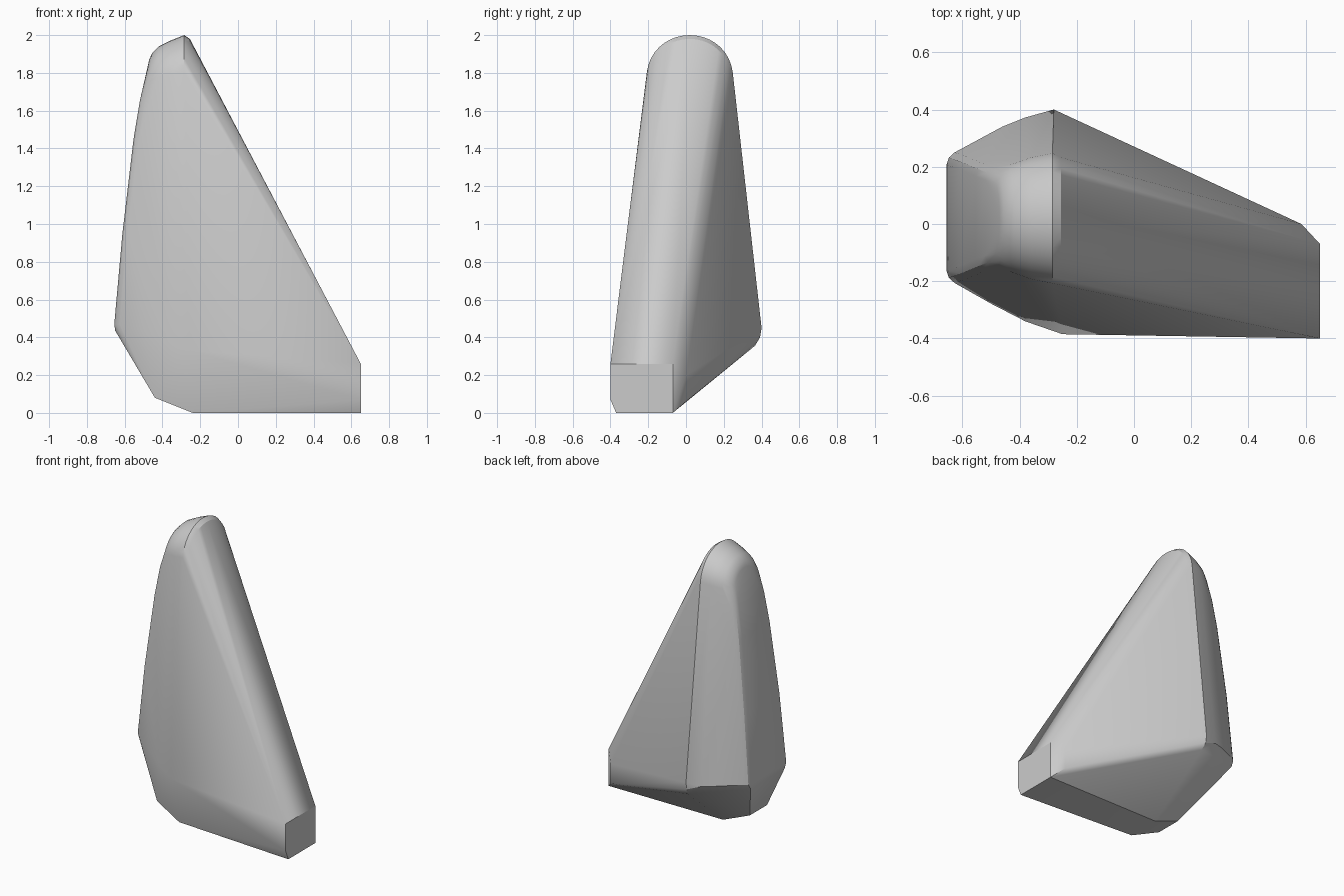
import bpy, bmesh, math

cube = bpy.data.objects.get("Cube")
if cube:
    bpy.data.objects.remove(cube, do_unlink=True)

# Plain grey finish
mat = bpy.data.materials.new("plain grey")
mat.use_nodes = True
grey = (0.6, 0.6, 0.6, 1)
mat.diffuse_color = grey
mat.node_tree.nodes["Principled BSDF"].inputs["Base Color"].default_value = grey

bm = bmesh.new()


def add(*points):
    for p in points:
        bm.verts.new(p)


def arch(x, half, shoulder, top, lean=0.0, steps=20):
    """Rounded cap across the body, leaning outward towards its shoulders."""
    for i in range(steps + 1):
        a = math.pi * i / steps
        s = math.sin(a) ** 0.9
        add((x - lean * (1 - s), 0.02 + half * math.cos(a), shoulder + (top - shoulder) * s))


# Rounded top, from the sloping edge to the narrow outer edge
arch(-0.255, 0.215, 1.76, 1.98)
arch(-0.285, 0.23, 1.76, 2.0)
arch(-0.36, 0.215, 1.75, 1.97)
arch(-0.42, 0.19, 1.74, 1.94, 0.01)
arch(-0.455, 0.165, 1.72, 1.905, 0.02)
arch(-0.47, 0.14, 1.70, 1.87, 0.025)

# Gently bowed outer face with softened upright edges
for x, z, half in ((-0.655, 0.47, 0.2), (-0.612, 0.95, 0.185),
                   (-0.553, 1.45, 0.16), (-0.52, 1.65, 0.147)):
    for inset, grow in ((0, -0.015), (0.008, 0.01), (0.028, 0.028)):
        for side in (-1, 1):
            add((x + inset, 0.022 + side * (half + grow), z))
for side in (-1, 1):
    add((-0.65, 0.022 + side * 0.19, 0.435))

# Widest section and the bulge beside it
add((-0.25, -0.385, 0.33), (-0.28, 0.4, 0.45), (-0.28, 0.392, 0.4), (-0.27, 0.365, 0.355))
add((-0.38, -0.34, 0.38), (-0.5, -0.278, 0.43), (-0.46, 0.34, 0.45), (-0.38, 0.372, 0.44))

# Tapered underside
for y in (-0.27, -0.08):
    add((-0.44, y, 0.08))
for y in (-0.31, -0.07):
    add((-0.24, y, 0))

# Squared foot end with its two clipped corners
add((0.65, -0.4, 0.26), (0.65, -0.4, 0.07), (0.65, -0.37, 0))
add((0.65, -0.07, 0.26), (0.65, -0.07, 0))
add((0.585, 0, 0.2), (0.585, 0, 0.06))

# Stretch one taut skin over all sections
hull = bmesh.ops.convex_hull(bm, input=bm.verts)
loose = [v for v in bm.verts if not v.link_faces]
bmesh.ops.delete(bm, geom=loose, context="VERTS")
bmesh.ops.recalc_face_normals(bm, faces=bm.faces)

mesh = bpy.data.meshes.new("wedge_body")
bm.to_mesh(mesh)
bm.free()
mesh.materials.append(mat)
body = bpy.data.objects.new("wedge_body", mesh)
bpy.context.collection.objects.link(body)
bpy.context.view_layer.objects.active = body
body.select_set(True)
bpy.ops.object.shade_smooth_by_angle(angle=math.radians(24))
